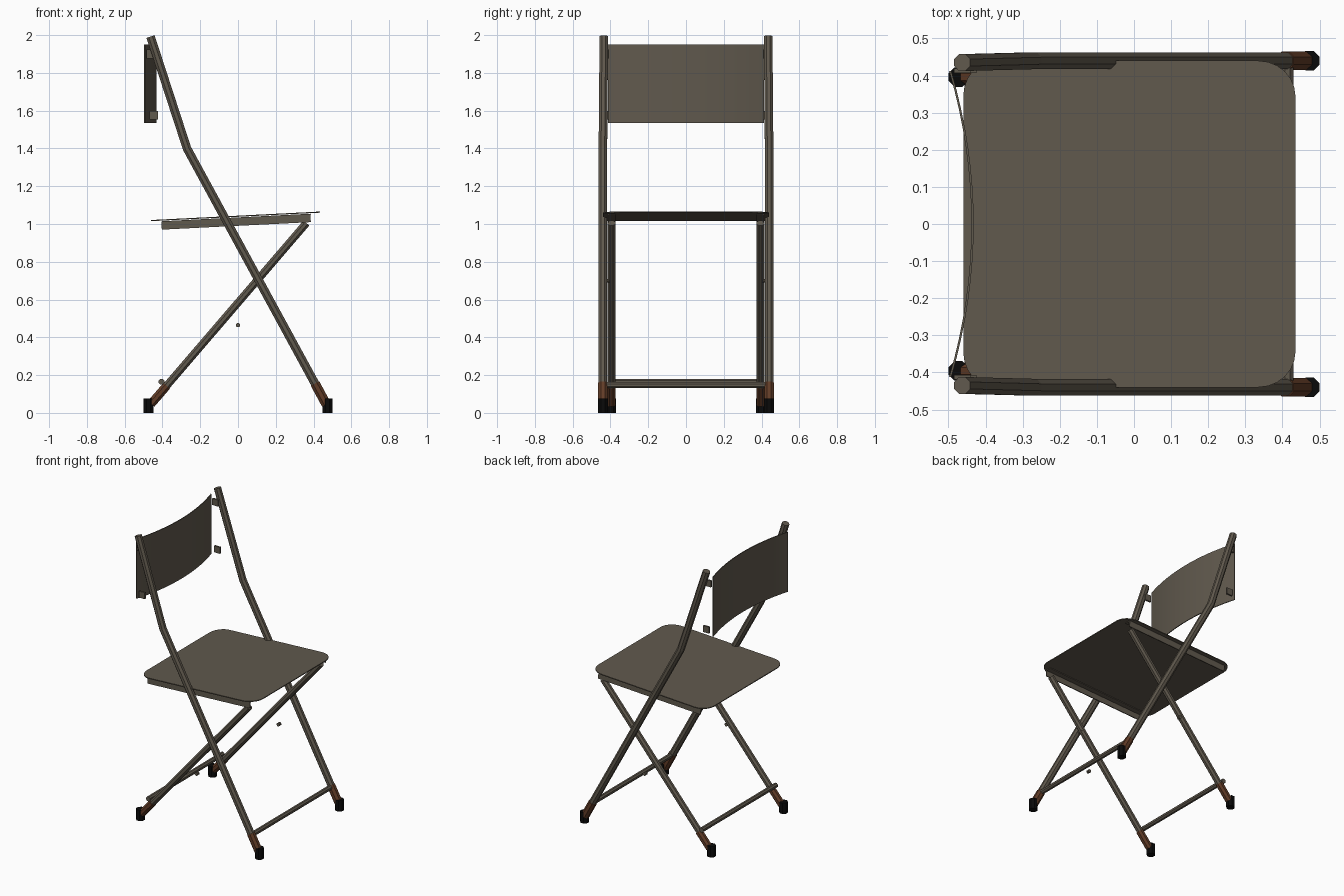
import bpy, bmesh, math
from mathutils import Vector, Matrix

if "Cube" in bpy.data.objects:
    bpy.data.objects.remove(bpy.data.objects["Cube"])


def material(name, rgb):
    m = bpy.data.materials.new(name)
    m.diffuse_color = (*rgb, 1)
    m.use_nodes = True
    m.node_tree.nodes["Principled BSDF"].inputs["Base Color"].default_value = m.diffuse_color
    return m


GREY = material("warm grey metal", (0.118, 0.100, 0.075))
RUST = material("rust brown", (0.12, 0.045, 0.02))
BLACK = material("black rubber", (0.003, 0.003, 0.003))


def finish(name, bm, mat):
    bmesh.ops.recalc_face_normals(bm, faces=bm.faces)
    me = bpy.data.meshes.new(name)
    bm.to_mesh(me)
    bm.free()
    me.materials.append(mat)
    ob = bpy.data.objects.new(name, me)
    bpy.context.collection.objects.link(ob)
    return ob


def tube(name, path, radius, mat, sides=8):
    """Sweep a regular polygon along a path."""
    pts = [Vector(p) for p in path]
    bm = bmesh.new()
    rings = []
    for i, p in enumerate(pts):
        d = (pts[min(i + 1, len(pts) - 1)] - pts[max(i - 1, 0)]).normalized()
        u = Vector((0, 1, 0)) if abs(d.y) < 0.9 else Vector((1, 0, 0))
        u = (u - d * u.dot(d)).normalized()
        v = d.cross(u)
        angles = [2 * math.pi * (k + 0.5) / sides for k in range(sides)]
        rings.append([bm.verts.new(p + radius * (u * math.cos(a) + v * math.sin(a)))
                      for a in angles])
    for a, b in zip(rings, rings[1:]):
        for k in range(sides):
            n = (k + 1) % sides
            bm.faces.new((a[k], a[n], b[n], b[k]))
    bm.faces.new(rings[0])
    bm.faces.new(rings[-1])
    return finish(name, bm, mat)


def box(name, centre, size, mat, tilt=0.0):
    bm = bmesh.new()
    bmesh.ops.create_cube(bm, size=1)
    bm.transform(Matrix.Translation(centre) @ Matrix.Rotation(tilt, 4, 'Y')
                 @ Matrix.Diagonal((*size, 1)))
    return finish(name, bm, mat)


SLOPE = math.atan2(0.045, 0.895)   # seat rises toward the front edge

for side, s in (("left", -1), ("right", 1)):
    # long bent legs that carry the backrest
    tube(f"long_leg_{side}", [(-0.463, s * 0.435, 1.992), (-0.27, s * 0.44, 1.40),
                              (0.465, s * 0.44, 0.05)], 0.0245, GREY)
    tube(f"long_leg_sleeve_{side}", [(0.408, s * 0.44, 0.155), (0.467, s * 0.44, 0.046)],
         0.0275, RUST)
    tube(f"long_leg_foot_{side}", [(0.473, s * 0.44, 0), (0.473, s * 0.44, 0.075)],
         0.0285, BLACK)
    # short crossing legs
    tube(f"short_leg_{side}", [(0.362, s * 0.394, 1.005), (-0.458, s * 0.394, 0.05)],
         0.022, GREY)
    tube(f"short_leg_sleeve_{side}", [(-0.378, s * 0.396, 0.143), (-0.46, s * 0.396, 0.048)],
         0.025, RUST)
    tube(f"short_leg_foot_{side}", [(-0.473, s * 0.396, 0), (-0.473, s * 0.396, 0.075)],
         0.0285, BLACK)
    # pins
    tube(f"pivot_pin_{side}", [(0.11, s * 0.38, 0.70), (0.11, s * 0.45, 0.70)], 0.01, GREY)
    tube(f"stop_pin_{side}", [(0.0, s * 0.44, 0.465), (0.0, s * 0.46, 0.465)], 0.012, GREY)
    # rail under the seat, upright plate with an inner flange
    box(f"seat_rail_{side}", (-0.01, s * 0.413, 1.012), (0.79, 0.006, 0.044), GREY, -SLOPE)
    box(f"seat_rail_flange_{side}", (-0.009, s * 0.393, 1.032), (0.79, 0.04, 0.005),
        GREY, -SLOPE)
    # backrest brackets
    for level, x, z in (("lower", -0.447, 1.575), ("upper", -0.462, 1.90)):
        box(f"backrest_bracket_{level}_{side}", (x, s * 0.413, z), (0.045, 0.012, 0.045), GREY)

# rungs
tube("front_rung", [(0.414, -0.43, 0.147), (0.414, 0.43, 0.147)], 0.017, GREY)
tube("rear_rung", [(-0.405, -0.41, 0.165), (-0.405, 0.41, 0.165)], 0.017, GREY)

# seat panel with rounded corners
bm = bmesh.new()
outline = []
for cx, cy, start in ((0.335, 0.345, 0), (-0.375, 0.345, 90),
                      (-0.375, -0.345, 180), (0.335, -0.345, 270)):
    rx = 0.10 if cx > 0 else 0.085
    for k in range(7):
        a = math.radians(start + 15 * k)
        x, y = cx + rx * math.cos(a), cy + 0.095 * math.sin(a)
        outline.append(bm.verts.new((x, y, 1.015 + (x + 0.46) * math.tan(SLOPE))))
face = bm.faces.new(outline)
ext = bmesh.ops.extrude_face_region(bm, geom=[face])
bmesh.ops.translate(bm, vec=(0, 0, 0.006),
                    verts=[g for g in ext["geom"] if isinstance(g, bmesh.types.BMVert)])
finish("seat", bm, GREY)

# curved backrest sheet, bowed toward the front
bm = bmesh.new()
N = 16
cols = []
for k in range(N + 1):
    t = 2 * k / N - 1
    x, y = -0.432 - 0.06 * t * t, 0.412 * t
    cols.append([bm.verts.new((x + dx, y, z))
                 for dx, z in ((0, 1.535), (0, 1.95), (-0.006, 1.95), (-0.006, 1.535))])
for a, b in zip(cols, cols[1:]):
    for k in range(4):
        n = (k + 1) % 4
        bm.faces.new((a[k], a[n], b[n], b[k]))
bm.faces.new(cols[0])
bm.faces.new(cols[-1])
back = finish("backrest", bm, GREY)
bpy.context.view_layer.objects.active = back
back.select_set(True)
bpy.ops.object.shade_smooth_by_angle(angle=math.radians(30))
